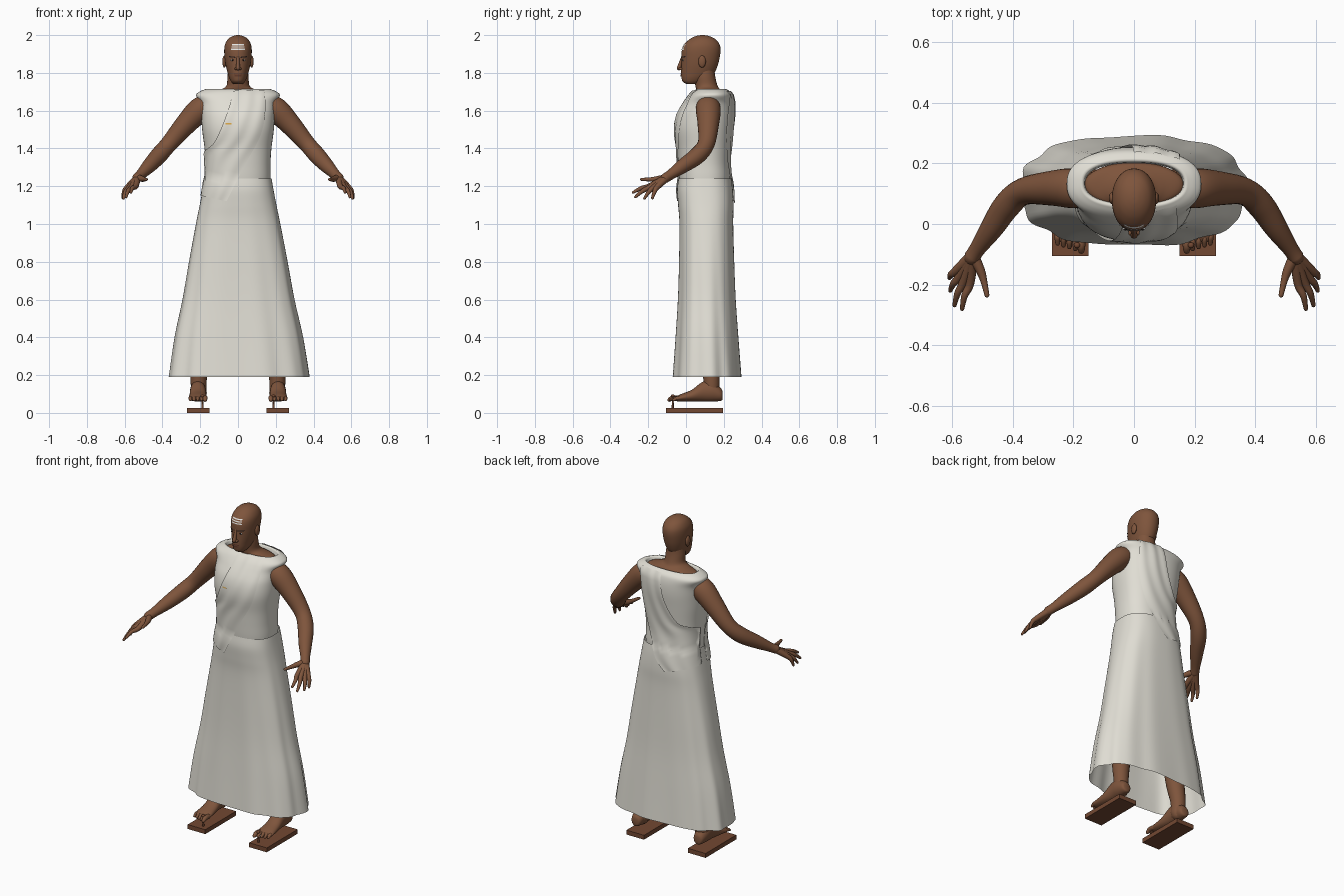
import bpy, bmesh, math
from mathutils import Vector

if "Cube" in bpy.data.objects:
    bpy.data.objects.remove(bpy.data.objects["Cube"])


def material(name, r, g, b):
    m = bpy.data.materials.new(name)
    m.use_nodes = True
    m.diffuse_color = (r, g, b, 1)
    node = next(n for n in m.node_tree.nodes if n.type == 'BSDF_PRINCIPLED')
    node.inputs["Base Color"].default_value = (r, g, b, 1)
    node.inputs["Roughness"].default_value = 0.8
    return m


SKIN = material("brown skin", .21, .09, .045)
LIP = material("dark lips", .13, .045, .025)
CLOTH = material("off white cloth", .75, .73, .66)
WOOD = material("reddish wood", .17, .065, .032)
DARK = material("dark hair and pupil", .02, .012, .01)
WHITE = material("white paint", .85, .85, .83)
GOLD = material("gold thread", .7, .38, .06)


def finish(name, bm, mat, smooth=True):
    bmesh.ops.recalc_face_normals(bm, faces=bm.faces)
    me = bpy.data.meshes.new(name)
    bm.to_mesh(me)
    bm.free()
    for p in me.polygons:
        p.use_smooth = smooth
    me.materials.append(mat)
    ob = bpy.data.objects.new(name, me)
    bpy.context.scene.collection.objects.link(ob)
    return ob


def spline(points, k=5):
    """Smooth curve through points of any dimension."""
    p = [points[0]] + list(points) + [points[-1]]
    out = []
    for a, b, c, d in zip(p, p[1:], p[2:], p[3:]):
        for i in range(k):
            t = i / k
            out.append(tuple(y + .5 * t * (z - x + t * (2 * x - 5 * y + 4 * z - w + t * (3 * (y - z) + w - x)))
                             for x, y, z, w in zip(a, b, c, d)))
    return out + [tuple(points[-1])]


def skin_rings(bm, rings, caps):
    loops = [[bm.verts.new(co) for co in ring] for ring in rings]
    n = len(loops[0])
    for a, b in zip(loops, loops[1:]):
        for i in range(n):
            j = (i + 1) % n
            bm.faces.new((a[i], a[j], b[j], b[i]))
    if caps:
        bm.faces.new(loops[0])
        bm.faces.new(loops[-1])


def loft(name, mat, rows, axis='z', cx=0, e=2, n=48, caps=True, wave=0):
    """Rows hold position, half width, low side and high side."""
    rings = []
    for t, r, lo, hi in rows:
        ring = []
        for i in range(n):
            a = math.tau * i / n
            c, s = (math.copysign(abs(f(a)) ** (2 / e), f(a)) for f in (math.cos, math.sin))
            w = 1 + wave * max(0, rows[-1][0] - t) * (math.sin(9 * a + 1) + .6 * math.sin(14 * a + 2 * t))
            x, v = cx + r * c * w, (lo + hi) / 2 + (hi - lo) / 2 * s * w
            ring.append((x, v, t) if axis == 'z' else (x, t, v))
        rings.append(ring)
    bm = bmesh.new()
    skin_rings(bm, rings, caps)
    return finish(name, bm, mat)


def tube(name, mat, points, n=16):
    """Round limb through points holding x, y, z and radius."""
    pts = [(Vector(p[:3]), p[3]) for p in spline(points)]
    for at, near in ((0, 1), (-1, -2)):
        (p, r), q = pts[at], pts[near][0]
        d = (p - q).normalized() * r
        tips = [(p + d * .6, r * .78), (p + d * .92, r * .35)]
        pts = tips[::-1] + pts if at == 0 else pts + tips
    rings = []
    for i, (p, r) in enumerate(pts):
        t = (pts[min(i + 1, len(pts) - 1)][0] - pts[max(i - 1, 0)][0]).normalized()
        u = t.cross(Vector((1, 0, 0))).normalized()
        v = t.cross(u)
        rings.append([p + r * (math.cos(math.tau * k / n) * u + math.sin(math.tau * k / n) * v) for k in range(n)])
    bm = bmesh.new()
    skin_rings(bm, rings, True)
    return finish(name, bm, mat)


def ball(name, mat, at, size):
    bm = bmesh.new()
    bmesh.ops.create_uvsphere(bm, u_segments=20, v_segments=12, radius=1)
    bmesh.ops.scale(bm, vec=size, verts=bm.verts)
    bmesh.ops.translate(bm, vec=at, verts=bm.verts)
    return finish(name, bm, mat)


def patch(name, mat, f, nu, nv):
    """Sheet from a function of u and v."""
    bm = bmesh.new()
    g = [[bm.verts.new(f(i / nu, j / nv)) for i in range(nu + 1)] for j in range(nv + 1)]
    for a, b in zip(g, g[1:]):
        for i in range(nu):
            bm.faces.new((a[i], a[i + 1], b[i + 1], b[i]))
    return finish(name, bm, mat)


def lookup(rows, z):
    for a, b in zip(rows, rows[1:]):
        if a[0] <= z <= b[0]:
            t = (z - a[0]) / max(b[0] - a[0], 1e-6)
            return [p + (q - p) * t for p, q in zip(a[1:], b[1:])]
    return rows[0][1:] if z < rows[0][0] else rows[-1][1:]


def on_surface(shells, x, z, off, e, side=-1):
    """Point just above the front (-1) or back (1) of lofted shells."""
    found = [lookup(s, z) for s in shells]
    r = max(f[0] for f in found) + off
    lo, hi = min(f[1] for f in found) - off, max(f[2] for f in found) + off
    q = max(-.995, min(.995, x / r))
    return (q * r, (lo + hi) / 2 + side * (hi - lo) / 2 * (1 - abs(q) ** e) ** (1 / e), z)


# Head, neck and upper shoulders
head = spline([(1.742, .025, 0, .06), (1.755, .037, -.018, .09), (1.775, .047, -.024, .12), (1.8, .055, -.026, .15),
               (1.84, .065, -.025, .168), (1.88, .071, -.024, .178), (1.92, .073, -.022, .183), (1.95, .069, -.01, .178),
               (1.975, .056, .015, .16), (1.99, .038, .04, .135), (1.998, .018, .065, .11), (2, .004, .085, .09)])
loft("head", SKIN, head, e=2.1)
loft("neck_and_shoulders", SKIN, spline([(1.62, .17, .03, .2), (1.67, .168, .045, .205), (1.695, .155, .055, .2),
     (1.71, .1, .055, .185), (1.73, .062, .05, .168), (1.78, .056, .045, .155), (1.83, .05, .05, .15)]))
tube("nose", SKIN, [(0, -.018, 1.885, .007), (0, -.03, 1.85, .009), (0, -.037, 1.825, .012)])


def face_strip(name, mat, x0, x1, z0, z1, height, off=.002):
    patch(name, mat, lambda u, v: on_surface([head], x0 + (x1 - x0) * u,
          z0 + (z1 - z0) * u + height * (v - .5), off, 2.1), 12, 2)


face_strip("upper_lip", LIP, -.022, .022, 1.795, 1.795, .006)
face_strip("lower_lip", LIP, -.019, .019, 1.785, 1.785, .008, .003)
for i in range(3):
    w = .036 - .002 * i
    face_strip("forehead_stripe", WHITE, -w, w, 1.925 + .012 * i, 1.925 + .012 * i, .006)
for s, side in ((1, "left"), (-1, "right")):
    ball(side + "_ear", SKIN, (s * .072, .085, 1.86), (.011, .02, .032))
    ball(side + "_nostril", SKIN, (s * .011, -.028, 1.822), (.008, .011, .008))
    ball(side + "_eye", WHITE, on_surface([head], s * .028, 1.868, -.002, 2.1), (.011, .004, .0045))
    ball(side + "_pupil", DARK, on_surface([head], s * .028, 1.868, .001, 2.1), (.005, .003, .0045))
    face_strip(side + "_eyebrow", DARK, s * .012, s * .048, 1.882, 1.886, .006)

# Robe: long skirt and sleeveless top
skirt = spline([(.19, .37, -.07, .29), (.4, .338, -.055, .275), (.6, .295, -.043, .262), (.8, .26, -.037, .255),
                (1, .223, -.035, .25), (1.1, .203, -.042, .252), (1.18, .188, -.047, .248), (1.24, .178, -.04, .24)])
loft("skirt", CLOTH, skirt, e=2.6, n=96, caps=False, wave=.017)
top = spline([(1.15, .165, -.025, .225), (1.24, .172, -.036, .234), (1.32, .172, -.041, .23), (1.4, .177, -.046, .235),
              (1.5, .19, -.056, .245), (1.58, .195, -.043, .253), (1.64, .2, -.01, .253), (1.68, .222, .018, .246),
              (1.7, .205, .035, .235), (1.712, .178, .052, .217)])
rim = [(1.715, .17, .06, .21), (1.705, .164, .066, .204), (1.68, .16, .07, .2)]
loft("sleeveless_top", CLOTH, top + rim, e=2.4, n=64, caps=False)

# Draped shawl, front and back, from left shoulder to right hip
hip = [(-.19, 1.37), (-.22, 1.25), (-.22, 1.155)]
drapes = {
    "shawl_front": (-1, [(-.03, 1.705), (-.05, 1.61), (-.12, 1.44)] + hip,
                    [(.14, 1.71), (.145, 1.6), (.12, 1.47), (.04, 1.32), (-.02, 1.2), (-.06, 1.12)]),
    "shawl_back": (1, [(0, 1.705), (-.03, 1.55), (-.1, 1.42)] + hip,
                   [(.15, 1.705), (.15, 1.55), (.12, 1.4), (.07, 1.26), (.03, 1.17), (-.03, 1.11)])}
for name, (side, inner, outer) in drapes.items():
    a, b = spline(inner), spline(outer)

    def drape(u, v):
        i = round(v * (len(a) - 1))
        x, z = (p + (q - p) * u for p, q in zip(a[i], b[i]))
        shells = [top, skirt] if z < 1.24 else [top]
        return on_surface(shells, x, z, .007 + .002 * math.sin(u * 15 + v * 4), 2.4, side)
    patch(name, CLOTH, drape, 30, len(a) - 1)
patch("chest_thread", GOLD, lambda u, v: on_surface([top], -.065 + .03 * u, 1.528 + .006 * v, .011, 2.4), 4, 1)

# Arms, hands, legs, feet and sandals
fingers = {"index": ((.541, -.195, 1.2), (.567, -.28, 1.167)), "middle": ((.562, -.19, 1.195), (.592, -.268, 1.143)),
           "ring": ((.577, -.175, 1.19), (.606, -.22, 1.136)), "little": ((.588, -.155, 1.192), (.609, -.178, 1.137))}
for s, side in ((1, "left_"), (-1, "right_")):
    def limb(name, points, n=16):
        tube(side + name, SKIN, [(s * x, y, z, r) for x, y, z, r in points], n)

    limb("arm", [(.14, .115, 1.635, .055), (.2, .118, 1.605, .066), (.275, .118, 1.53, .057), (.365, .107, 1.425, .045),
                 (.42, .06, 1.362, .045), (.47, -.015, 1.308, .038), (.515, -.08, 1.262, .027),
                 (.535, -.11, 1.243, .026)], 24)
    for name, (knuckle, tip) in fingers.items():
        mid = [(p + q) / 2 for p, q in zip(knuckle, tip)]
        limb(name + "_finger", [(.534, -.105, 1.243, .02), (*knuckle, .0145), (mid[0] + .005, mid[1], mid[2] + .006, .011),
                                (*tip, .007)], 12)
    limb("thumb", [(.53, -.105, 1.245, .019), (.506, -.155, 1.238, .015), (.495, -.19, 1.236, .011),
                   (.485, -.235, 1.236, .008)], 12)
    limb("leg", [(.205, .135, .1, .04), (.208, .135, .18, .043), (.19, .12, .36, .055), (.13, .11, .9, .07)], 20)
    loft(side + "foot", SKIN, spline([(.194, .012, .075, .11), (.185, .03, .064, .13), (.14, .041, .06, .165),
         (.09, .042, .06, .165), (.03, .045, .06, .122), (-.025, .05, .06, .1), (-.05, .05, .062, .088),
         (-.06, .046, .065, .08)]), axis='y', cx=s * .212, n=32)
    for i in range(5):
        x, y, r = .174 + .0195 * i, -.088 + .006 * i, (.0135 if i == 0 else .0095)
        limb("toe", [(x, -.04, .078, r), (x, y + .018, .079, r), (x, y, .069, r * .8)], 12)
    bm = bmesh.new()
    bmesh.ops.create_cube(bm, size=1)
    bmesh.ops.scale(bm, vec=(.12, .3, .027), verts=bm.verts)
    bmesh.ops.translate(bm, vec=(s * .21, .045, .0135), verts=bm.verts)
    finish(side + "sandal_board", bm, WOOD, False)
    tube(side + "sandal_peg", WOOD, [(s * .188, -.07, .02, .006), (s * .188, -.07, .06, .005)], 12)
    ball(side + "sandal_knob", WOOD, (s * .188, -.07, .09), (.01, .01, .008))
